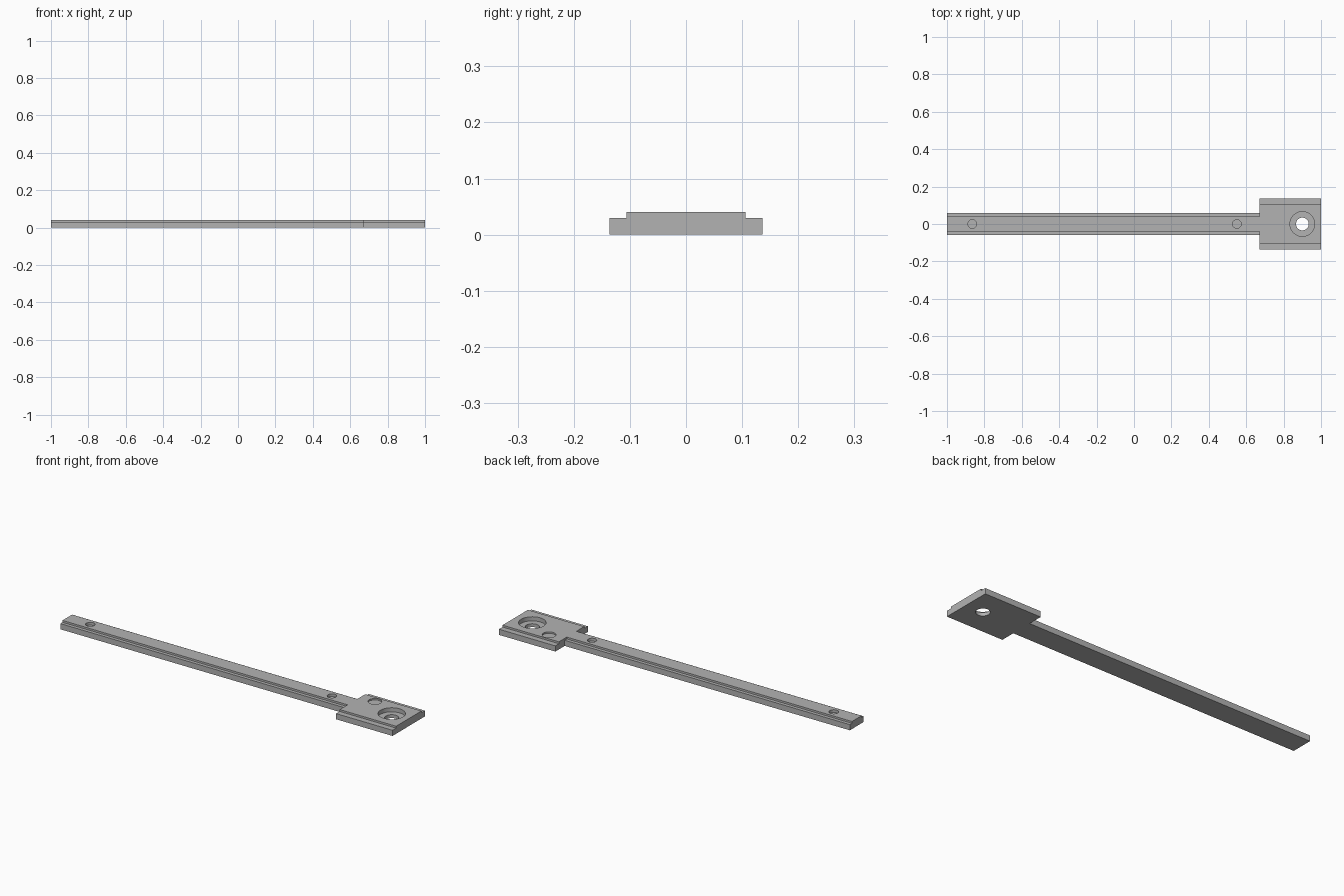
import bpy
import bmesh

cube = bpy.data.objects.get("Cube")
if cube:
    bpy.data.objects.remove(cube, do_unlink=True)

grey = bpy.data.materials.new("neutral_grey")
grey.use_nodes = True
colour = (0.45, 0.45, 0.45, 1)
grey.diffuse_color = colour
grey.node_tree.nodes["Principled BSDF"].inputs["Base Color"].default_value = colour

X_END, X_STEP, TOP = 1.0, 0.67, 0.04


def link_mesh(name, bm):
    bmesh.ops.recalc_face_normals(bm, faces=bm.faces)
    mesh = bpy.data.meshes.new(name)
    bm.to_mesh(mesh)
    bm.free()
    mesh.materials.append(grey)
    obj = bpy.data.objects.new(name, mesh)
    bpy.context.collection.objects.link(obj)
    return obj


def t_prism(name, arm, head, z0, z1):
    """Extruded plan: narrow arm widening to a rectangular head."""
    half = [(-X_END, arm), (X_STEP, arm), (X_STEP, head), (X_END, head)]
    outline = half + [(x, -y) for x, y in reversed(half)]
    bm = bmesh.new()
    face = bm.faces.new([bm.verts.new((x, y, z0)) for x, y in outline])
    ext = bmesh.ops.extrude_face_region(bm, geom=[face])["geom"]
    verts = [v for v in ext if isinstance(v, bmesh.types.BMVert)]
    bmesh.ops.translate(bm, verts=verts, vec=(0, 0, z1 - z0))
    return link_mesh(name, bm)


def hole_cutter(name, x, y, radius, floor):
    bm = bmesh.new()
    height = TOP + 0.02 - floor
    bmesh.ops.create_cone(bm, cap_ends=True, segments=32, radius1=radius,
                          radius2=radius, depth=height)
    bmesh.ops.translate(bm, verts=bm.verts, vec=(x, y, floor + height / 2))
    cutter = link_mesh(name, bm)
    cutter.hide_render = True
    return cutter


def combine(target, tool, operation):
    """Apply one boolean, then remove the tool object."""
    mod = target.modifiers.new(operation, 'BOOLEAN')
    mod.operation, mod.solver, mod.object = operation, 'EXACT', tool
    bpy.context.view_layer.update()
    deps = bpy.context.evaluated_depsgraph_get()
    result = bpy.data.meshes.new_from_object(target.evaluated_get(deps))
    target.modifiers.clear()
    target.data = result
    bpy.data.objects.remove(tool, do_unlink=True)


# Flat base with the narrower raised strip on top
body = t_prism("mounting_bar", 0.058, 0.136, 0, 0.03)
combine(body, t_prism("raised_strip", 0.04, 0.106, 0.015, TOP), 'UNION')

# Counterbored bolt hole, shallow head recess and two arm recesses
holes = [
    ("counterbore", 0.9, 0, 0.066, 0.018),
    ("bolt_hole", 0.9, 0, 0.034, -0.02),
    ("head_recess", 0.755, 0.067, 0.033, 0.032),
    ("arm_recess_inner", 0.55, 0, 0.023, 0.025),
    ("arm_recess_outer", -0.865, 0, 0.023, 0.025),
]
for spec in holes:
    combine(body, hole_cutter(*spec), 'DIFFERENCE')

# Smooth hole walls, crisp edges
bpy.ops.object.select_all(action='DESELECT')
body.select_set(True)
bpy.context.view_layer.objects.active = body
bpy.ops.object.shade_smooth_by_angle()
